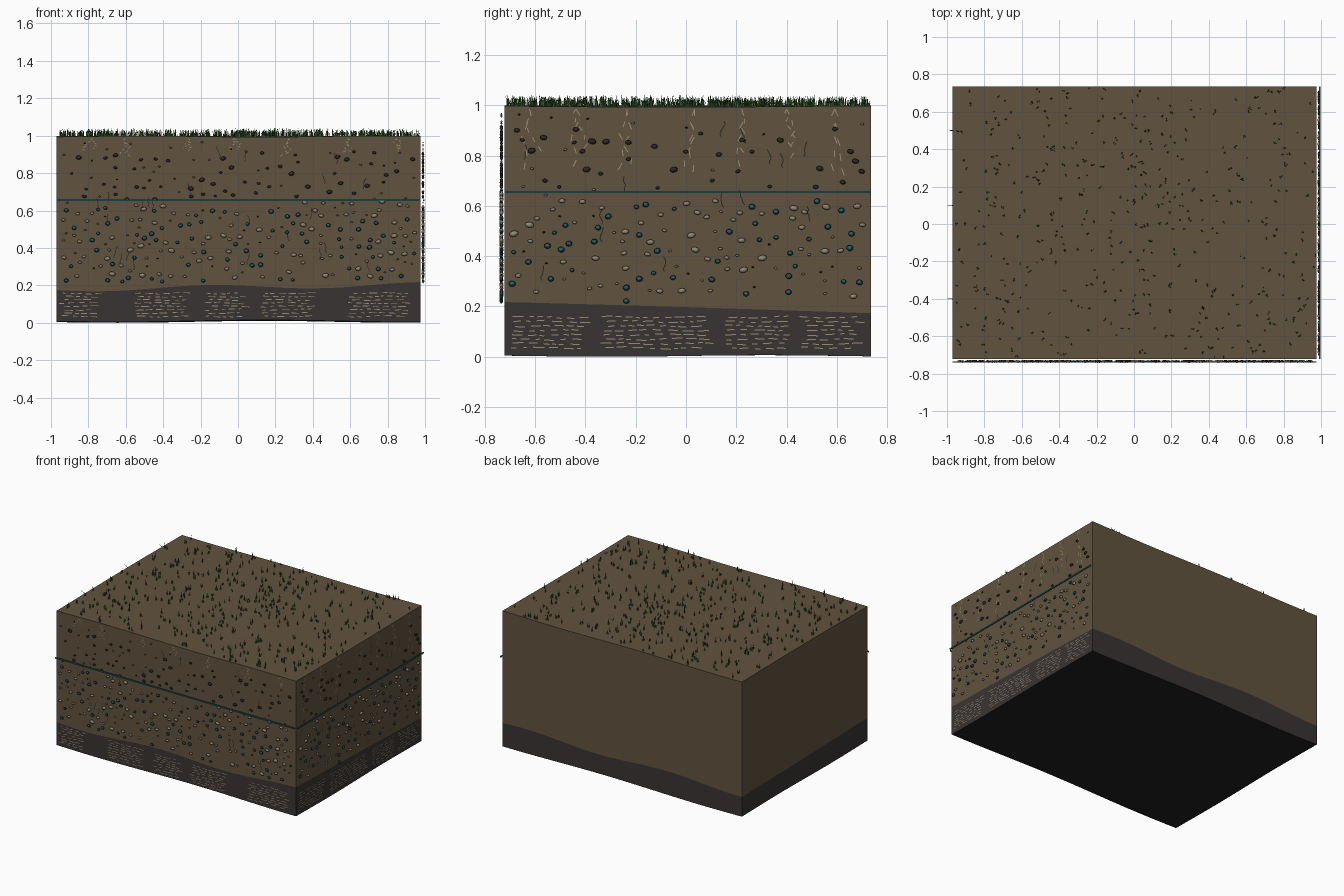
import bpy, bmesh, math, random
from mathutils import Matrix, Vector

random.seed(7)
uni = random.uniform
cube = bpy.data.objects.get("Cube")
if cube:
    bpy.data.objects.remove(cube)

X0, X1, Y0, Y1 = -0.97, 0.977, -0.722, 0.736
GAP = 0.012   # stones float slightly in front of the cut faces
SKIN = 0.003  # thin strands lie almost flush with them


def material(name, rgb):
    m = bpy.data.materials.new(name)
    m.use_nodes = True
    m.diffuse_color = (*rgb, 1)
    m.node_tree.nodes["Principled BSDF"].inputs["Base Color"].default_value = (*rgb, 1)
    return m


soil = material("soil brown", (0.12, 0.087, 0.05))
rock = material("bedrock grey", (0.042, 0.034, 0.034))
black = material("underside black", (0.016, 0.015, 0.014))
dark = material("dark stone", (0.026, 0.021, 0.019))
tan = material("tan stone", (0.29, 0.245, 0.175))
teal = material("teal", (0.02, 0.125, 0.16))
deep = material("deep teal", (0.01, 0.045, 0.058))
pale = material("pale root", (0.33, 0.275, 0.165))
green = material("grass green", (0.05, 0.16, 0.03))
shade = material("dark grass", (0.022, 0.075, 0.016))


def finish(bm, name, *mats):
    mesh = bpy.data.meshes.new(name)
    bm.to_mesh(mesh)
    bm.free()
    for m in mats:
        mesh.materials.append(m)
    ob = bpy.data.objects.new(name, mesh)
    bpy.context.collection.objects.link(ob)
    return ob


# Wavy surfaces between the layers
def top_z(x, y):
    return 0.996 + 0.003 * math.sin(5 * x + 3 * y)


def seam_z(x, y):
    wave = 0.013 * math.sin(5.5 * x + 2.4 + 0.8 * (y - Y0))
    return 0.178 + wave + 0.008 * x * (1 - y) - 0.018 * y


def floor_z(x, y):
    return 0.008 + 0.005 * math.sin(4 * x + 1) + 0.003 * math.sin(5 * y)


# Solid layer between two height functions
def layer(name, low, high, mats):
    bm = bmesh.new()
    bmesh.ops.create_cube(bm, size=1)
    bmesh.ops.subdivide_edges(bm, edges=bm.edges[:], cuts=23, use_grid_fill=True)
    for f in bm.faces:
        f.normal_update()
        f.material_index = len(mats) - 1 if f.normal.z < -0.9 else 0
    for v in bm.verts:
        x = X0 + (v.co.x + 0.5) * (X1 - X0)
        y = Y0 + (v.co.y + 0.5) * (Y1 - Y0)
        t = v.co.z + 0.5
        v.co = (x, y, low(x, y) * (1 - t) + high(x, y) * t)
    finish(bm, name, *mats)


layer("soil_block", seam_z, top_z, [soil])
layer("bedrock_layer", floor_z, seam_z, [rock, black])

# Cut-face frames: local x runs along the face, y is up, z points outward
FRONT = Matrix(((1, 0, 0, 0), (0, 0, -1, Y0), (0, 1, 0, 0), (0, 0, 0, 1)))
RIGHT = Matrix(((0, 0, 1, X1), (1, 0, 0, 0), (0, 1, 0, 0), (0, 0, 0, 1)))


def stone(bm, frame, u, v, r, h, depth, mat=0, out=GAP):
    place = Matrix.Translation((u, v, out)) @ Matrix.Rotation(uni(-0.3, 0.3), 4, "Z")
    got = bmesh.ops.create_icosphere(bm, subdivisions=1, radius=1,
                                     matrix=frame @ place @ Matrix.Diagonal((r, h, depth, 1)))
    for f in {f for vert in got["verts"] for f in vert.link_faces}:
        f.material_index = mat
        f.smooth = True


# Flat ribbon following a list of points on a cut face
def strand(bm, frame, pts, width):
    for a, b in zip(pts, pts[1:]):
        d = Vector(b) - Vector(a)
        place = (Matrix.Translation(((a[0] + b[0]) / 2, (a[1] + b[1]) / 2, SKIN))
                 @ Matrix.Rotation(math.atan2(d.y, d.x), 4, "Z"))
        bmesh.ops.create_grid(bm, x_segments=1, y_segments=1, size=0.5, matrix=frame @ place
                              @ Matrix.Diagonal((d.length, width, 1, 1)))


def wander(u, v, steps, step, sway):
    pts = [(u, v)]
    for _ in range(steps):
        u += uni(-sway, sway)
        v -= step
        pts.append((u, v))
    return pts


def decorate(side, frame, lo, hi, amount, groups, root_len):
    used = []

    def spot(z0, z1):
        for _ in range(30):
            p = (uni(lo + 0.03, hi - 0.03), uni(z0, z1))
            if all((p[0] - q[0]) ** 2 + (p[1] - q[1]) ** 2 > 0.0014 for q in used):
                break
        used.append(p)
        return p

    # Dark stones in the upper soil
    bm = bmesh.new()
    for _ in range(int(34 * amount)):
        r = uni(0.009, 0.018)
        stone(bm, frame, *spot(0.66, 0.92), r, r * 0.7, 0.007)
    for _ in range(int(16 * amount)):
        stone(bm, frame, *spot(0.25, 0.97), 0.006, 0.004, 0.004)
    finish(bm, side + "_dark_stones", dark)

    # Tan stones in the lower soil
    bm = bmesh.new()
    for _ in range(int(55 * amount)):
        r = uni(0.01, 0.021)
        stone(bm, frame, *spot(0.24, 0.65), r, r * 0.65, 0.008)
    for _ in range(int(25 * amount)):
        stone(bm, frame, *spot(0.24, 0.97), 0.008, 0.005, 0.004)
    finish(bm, side + "_tan_stones", tan)

    # Teal-centred nodules
    bm = bmesh.new()
    for _ in range(int(44 * amount)):
        u, v = spot(0.22, 0.62)
        r = uni(0.01, 0.016)
        stone(bm, frame, u, v, r, r * 0.85, 0.006)
        stone(bm, frame, u, v, r * 0.7, r * 0.6, 0.004, 1, GAP + 0.004)
    finish(bm, side + "_teal_nodules", deep, teal)

    # Water line
    bm = bmesh.new()
    bmesh.ops.create_cube(bm, size=1, matrix=frame
                          @ Matrix.Translation(((lo + hi) / 2, 0.655, GAP + 0.004))
                          @ Matrix.Diagonal((hi - lo, 0.009, 0.006, 1)))
    finish(bm, side + "_water_line", teal)

    # Branching pale roots and dark cracks
    bm = bmesh.new()
    for i in range(7):
        u = lo + (hi - lo) * (i + uni(0.3, 0.7)) / 7
        for _ in range(2):
            pts = wander(u, 0.985, 9, root_len * uni(0.5, 1) / 9, 0.016)
            for k in range(0, 9, 2):
                strand(bm, frame, pts[k:k + 2], 0.004)
    finish(bm, side + "_roots", pale)
    bm = bmesh.new()
    for _ in range(int(14 * amount)):
        pts = wander(uni(lo + 0.05, hi - 0.05), uni(0.33, 0.95), 5, 0.012, 0.008)
        strand(bm, frame, pts, 0.004)
    finish(bm, side + "_cracks", dark)

    # Broken pale bedding lines, in groups
    bm = bmesh.new()
    for start, end in groups:
        for row in range(8):
            u = start + uni(0, 0.04)
            while u < end - 0.02:
                w = uni(0.015, 0.045)
                v = 0.035 + row * 0.0175 + 0.003 * math.sin(18 * u + row)
                if v < 0.165:
                    strand(bm, frame, [(u, v), (u + w, v + uni(-0.003, 0.003))], 0.004)
                u += w + uni(0.008, 0.03)
    finish(bm, side + "_bedding_lines", pale)


decorate("front", FRONT, X0, X1, 1.7, [(-0.96, -0.74), (-0.56, -0.27), (-0.18, 0.04),
                                       (0.12, 0.4), (0.58, 0.92)], 0.1)
decorate("right", RIGHT, Y0, Y1, 1.0, [(-0.7, -0.4), (-0.34, 0.1), (0.15, 0.42),
                                       (0.45, 0.7)], 0.28)


# Grass tufts of tapered, slightly leaning blades
def blade(bm, x, y, height, lean, angle, mat):
    side = Vector((math.cos(angle), math.sin(angle), 0)) * 0.0028
    bend = Vector((-math.sin(angle), math.cos(angle), 0)) * lean
    root = Vector((x, y, top_z(x, y) - 0.003))
    mid = root + bend * 0.35 + Vector((0, 0, height * 0.6))
    tip = root + bend + Vector((0, 0, height))
    a, b, c, d, e = [bm.verts.new(p) for p in
                     (root - side, root + side, mid + side * 0.7, mid - side * 0.7, tip)]
    for f in (bm.faces.new((a, b, c, d)), bm.faces.new((d, c, e))):
        f.material_index = mat


bm = bmesh.new()
for _ in range(480):
    x, y = uni(X0 + 0.01, X1 - 0.01), uni(Y0 + 0.01, Y1 - 0.01)
    for _ in range(4):
        blade(bm, x + uni(-0.005, 0.005), y + uni(-0.005, 0.005), uni(0.015, 0.048),
              uni(0, 0.012), uni(0, math.tau), random.choice((0, 0, 1)))
# A few blades hang over the left edge
for y in (-0.4, 0.1, 0.5):
    blade(bm, X0 + 0.002, y, 0.02, 0.032, math.pi / 2, 0)
finish(bm, "grass", green, shade)
